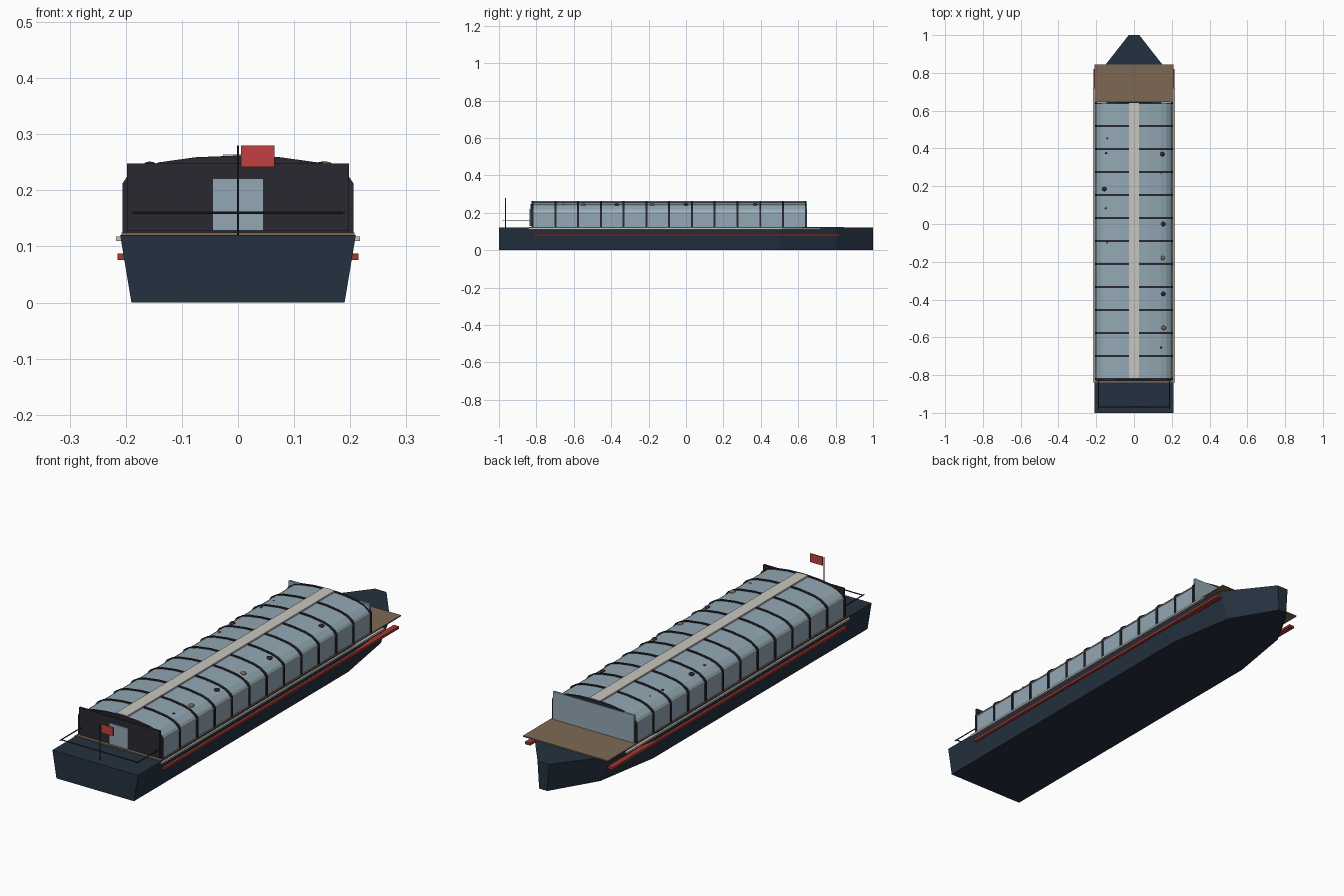
import bpy
import bmesh
from mathutils import Vector

cube = bpy.data.objects.get("Cube")
if cube:
    bpy.data.objects.remove(cube, do_unlink=True)


def material(name, rgb):
    m = bpy.data.materials.new(name)
    m.use_nodes = True
    m.diffuse_color = (*rgb, 1)
    m.node_tree.nodes["Principled BSDF"].inputs["Base Color"].default_value = (*rgb, 1)
    return m


NAVY = material("navy hull", (0.018, 0.031, 0.05))
BLUE = material("pale blue canvas", (0.29, 0.39, 0.456))
TAN = material("tan deck", (0.205, 0.141, 0.091))
RED = material("flag red", (0.55, 0.05, 0.05))
RUST = material("strake red", (0.36, 0.04, 0.032))
WHITE = material("off white trim", (0.58, 0.565, 0.53))
DARK = material("dark iron", (0.023, 0.022, 0.03))
BRASS = material("dull brass", (0.2, 0.13, 0.08))


def finish(name, bm, mat):
    bmesh.ops.recalc_face_normals(bm, faces=bm.faces[:])
    mesh = bpy.data.meshes.new(name)
    bm.to_mesh(mesh)
    bm.free()
    mesh.materials.append(mat)
    obj = bpy.data.objects.new(name, mesh)
    bpy.context.collection.objects.link(obj)
    return obj


def box(name, x, y, z, mat):
    """Box from three (low, high) ranges."""
    bm = bmesh.new()
    bmesh.ops.create_cube(bm, size=1)
    for v in bm.verts:
        v.co = Vector(r[0] if c < 0 else r[1] for c, r in zip(v.co, (x, y, z)))
    return finish(name, bm, mat)


def loft(name, rings, mat):
    """Closed solid through matching rings of points."""
    bm = bmesh.new()
    loops = [[bm.verts.new(p) for p in ring] for ring in rings]
    n = len(loops[0])
    for a, b in zip(loops, loops[1:]):
        for i in range(n):
            j = (i + 1) % n
            bm.faces.new((a[i], a[j], b[j], b[i]))
    bm.faces.new(loops[0])
    bm.faces.new(loops[-1])
    return finish(name, bm, mat)


def rod(name, a, b, radius, mat, sides=8):
    a, b = Vector(a), Vector(b)
    turn = (b - a).to_track_quat('Z', 'Y')
    bm = bmesh.new()
    bmesh.ops.create_cone(bm, cap_ends=True, segments=sides, radius1=radius,
                          radius2=radius, depth=(b - a).length)
    for v in bm.verts:
        v.co = turn @ v.co + (a + b) / 2
    return finish(name, bm, mat)


# Hull: stations of y, half width at the deck, half width at the keel
HULL_TOP = 0.12
stations = [(-1, 0.21, 0.19), (0.5, 0.21, 0.19), (0.8, 0.185, 0.14), (1, 0.028, 0.02)]
loft("hull", [[(-b, y, 0), (b, y, 0), (t, y, HULL_TOP), (-t, y, HULL_TOP)]
              for y, t, b in stations], NAVY)
box("deck", (-0.208, 0.208), (-0.84, 0.845), (HULL_TOP, 0.125), TAN)

# Arched canvas cover and its hoops
FRONT, BACK, HOOPS = -0.82, 0.64, 13
half = [(0.202, 0.125), (0.202, 0.208), (0.194, 0.22), (0.172, 0.236),
        (0.14, 0.246), (0.075, 0.255), (0, 0.258)]


def arch(y, grow):
    side = [(x + grow if x > 0.19 else x, z + grow if z > 0.13 else z) for x, z in half]
    outline = side + [(-x, z) for x, z in reversed(side[:-1])]
    return [(x, y, z) for x, z in outline]


loft("canvas_cover", [arch(FRONT, 0), arch(BACK, 0)], BLUE)
for i in range(HOOPS):
    y = FRONT + (BACK - FRONT) * i / (HOOPS - 1)
    loft("cover_hoop", [arch(y - 0.005, 0.004), arch(y + 0.005, 0.004)], DARK)
box("ridge_strip", (-0.027, 0.027), (FRONT + 0.005, BACK), (0.255, 0.264), WHITE)

# Square end walls and the entrance door
box("front_wall", (-0.198, 0.198), (-0.832, -0.822), (0.128, 0.248), DARK)
box("door", (-0.045, 0.045), (-0.836, -0.831), (0.128, 0.221), BLUE)
box("back_wall", (-0.198, 0.198), (0.638, 0.648), (0.125, 0.248), BLUE)

# Side rails, rubbing strakes and stern handrails
for side, s in (("left", 1), ("right", -1)):
    def span(a, b):
        return tuple(sorted((s * a, s * b)))
    box(side + "_gunwale", span(0.205, 0.217), (-0.84, 0.72), (0.11, 0.118), WHITE)
    box(side + "_strake", span(0.19, 0.215), (-0.82, 0.82), (0.076, 0.087), RUST)
    box(side + "_eave_trim", span(0.2, 0.2045), (FRONT, BACK), (0.205, 0.209), WHITE)
    rod(side + "_handrail", (s * 0.188, -0.98, 0.16), (s * 0.188, -0.76, 0.16), 0.0025, DARK)
rod("stern_crossbar", (-0.188, -0.97, 0.16), (0.188, -0.97, 0.16), 0.0025, DARK)

# Flag on its pole
rod("flag_pole", (0, -0.965, HULL_TOP), (0, -0.965, 0.28), 0.002, DARK)
box("flag", (0.005, 0.065), (-0.967, -0.963), (0.242, 0.28), RED)

# Domed roof vents: x, y, radius, colour
vents = [(0.15, 0.37, 0.012, DARK), (0.14, 0.27, 0.005, BRASS), (0.155, 0, 0.012, DARK),
         (0.153, -0.18, 0.012, BRASS), (0.155, -0.37, 0.012, DARK),
         (0.157, -0.55, 0.012, BRASS), (0.142, -0.655, 0.006, DARK),
         (-0.142, 0.455, 0.005, DARK), (-0.148, 0.375, 0.006, DARK),
         (-0.157, 0.185, 0.012, DARK), (-0.15, 0.085, 0.006, BRASS),
         (-0.142, -0.1, 0.005, DARK)]
for x, y, r, mat in vents:
    bm = bmesh.new()
    bmesh.ops.create_uvsphere(bm, u_segments=12, v_segments=8, radius=r)
    for v in bm.verts:
        v.co = (v.co.x + x, v.co.y + y, v.co.z * 0.6 + 0.244)
    vent = finish("roof_vent", bm, mat)
    for p in vent.data.polygons:
        p.use_smooth = True
